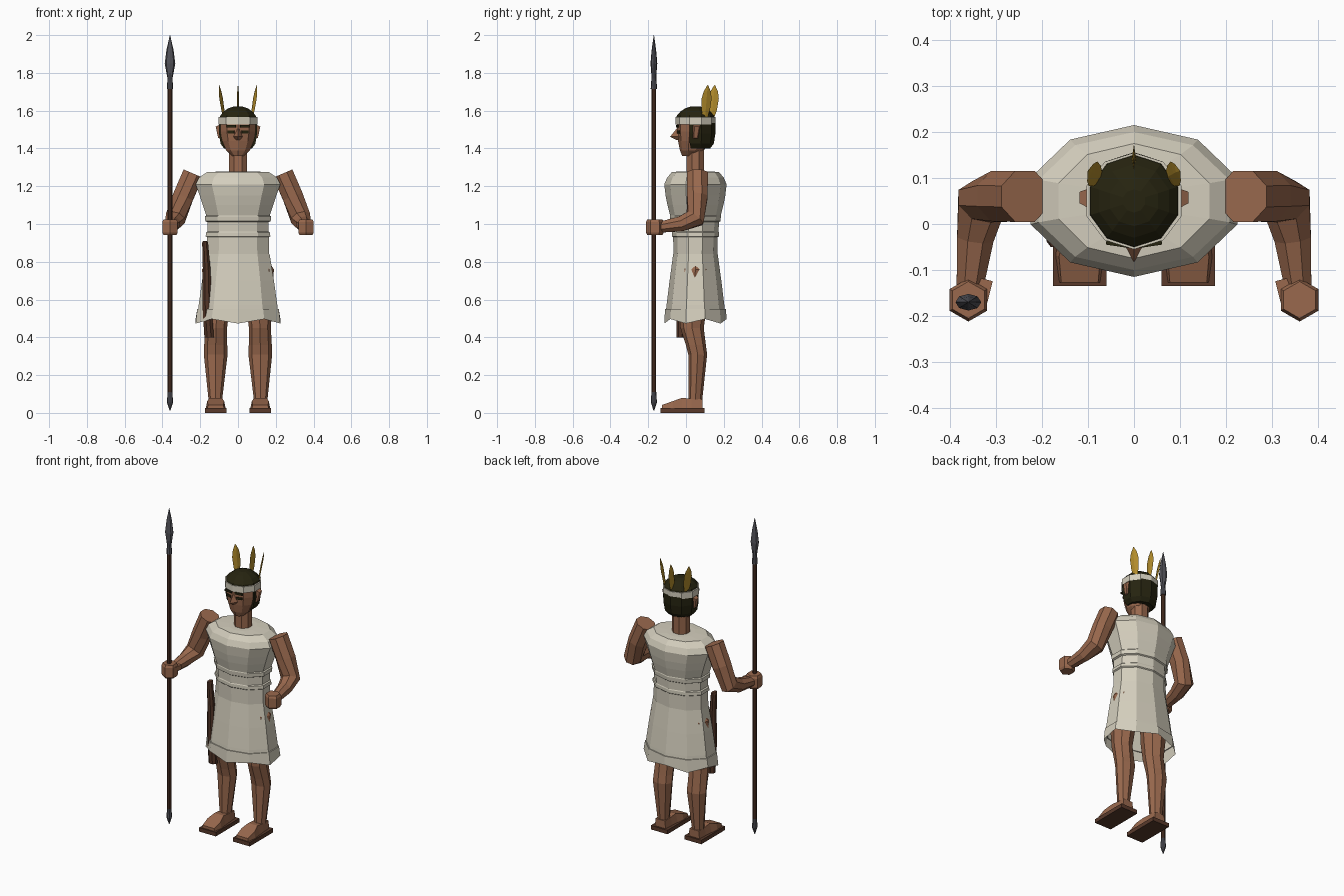
import bpy, bmesh, math
from mathutils import Vector


def material(name, rgb):
    m = bpy.data.materials.new(name)
    m.diffuse_color = (*rgb, 1)
    return m


SKIN = material("skin", (0.32, 0.14, 0.075))
CLOTH = material("cloth", (0.66, 0.62, 0.51))
HAIR = material("hair", (0.019, 0.017, 0.005))
FEATHER = material("feather", (0.46, 0.27, 0.025))
METAL = material("metal", (0.085, 0.085, 0.10))
WOOD = material("wood", (0.085, 0.035, 0.02))
SOLE = material("sole", (0.10, 0.042, 0.024))


def loft(name, rings, mat, cap_start=True, cap_end=True):
    """Skin a list of equally long point rings."""
    bm = bmesh.new()
    rows = [[bm.verts.new(p) for p in r] for r in rings]
    n = len(rows[0])
    for a, b in zip(rows, rows[1:]):
        for i in range(n):
            j = (i + 1) % n
            bm.faces.new((a[i], a[j], b[j], b[i]))
    if cap_start:
        bm.faces.new(rows[0][::-1])
    if cap_end:
        bm.faces.new(rows[-1])
    bmesh.ops.recalc_face_normals(bm, faces=bm.faces)
    me = bpy.data.meshes.new(name)
    bm.to_mesh(me)
    bm.free()
    me.materials.append(mat)
    ob = bpy.data.objects.new(name, me)
    bpy.context.collection.objects.link(ob)
    return ob


def ellipse(cx, cy, z, a, b, n=10, turn=0.0, wave=0.0):
    """Horizontal ring, first corner towards the front."""
    pts = []
    for i in range(n):
        t = -math.pi / 2 + turn + 2 * math.pi * i / n
        pts.append((cx + a * math.cos(t), cy + b * math.sin(t), z + wave * (-1) ** i))
    return pts


def tube(name, path, mat, n=8):
    """Limb along a bent path of (point, radius)."""
    pts = [Vector(p) for p, r in path]
    rings = []
    for i, (p, r) in enumerate(path):
        t = Vector()
        if i > 0:
            t += (pts[i] - pts[i - 1]).normalized()
        if i < len(pts) - 1:
            t += (pts[i + 1] - pts[i]).normalized()
        t.normalize()
        u = Vector((1, 0, 0))
        u = (u - t * u.dot(t)).normalized()
        v = t.cross(u)
        rings.append([pts[i] + r * (u * math.cos(a) + v * math.sin(a))
                      for a in [2 * math.pi * (k + 0.5) / n for k in range(n)]])
    return loft(name, rings, mat)


def box(name, center, size, mat, turn=0.0):
    x, y, z = (s / 2 for s in size)
    rings = [[(-x, -y, h), (x, -y, h), (x, y, h), (-x, y, h)] for h in (-z, z)]
    ob = loft(name, rings, mat)
    ob.location = center
    ob.rotation_euler.z = turn
    return ob


# Tunic with overlapping wrapped layers: z, half width, half depth
tunic = [(0.83, 0.174, 0.116), (0.93, 0.172, 0.118), (0.935, 0.180, 0.124),
         (0.955, 0.178, 0.124), (0.96, 0.170, 0.122), (1.01, 0.170, 0.125),
         (1.015, 0.182, 0.132), (1.04, 0.184, 0.135), (1.045, 0.177, 0.134),
         (1.10, 0.196, 0.148), (1.15, 0.213, 0.158), (1.21, 0.236, 0.165),
         (1.245, 0.218, 0.150), (1.275, 0.172, 0.125), (1.278, 0.085, 0.085)]
loft("tunic", [ellipse(0, 0.05, z, a, b) for z, a, b in tunic], CLOTH)

# Skirt, open below, with a slightly waved hem
skirt = [(0.84, 0.176, 0.118, 0), (0.70, 0.200, 0.137, 0), (0.57, 0.219, 0.153, 0),
         (0.55, 0.221, 0.155, 0), (0.55, 0.227, 0.161, 0), (0.485, 0.236, 0.165, -0.012)]
loft("skirt", [ellipse(0, 0.05, z, a, b, wave=w) for z, a, b, w in skirt], CLOTH,
     False, False)

# Neck and head
loft("neck", [ellipse(0, 0.05, z, 0.053, 0.05, 8, math.pi / 8) for z in (1.26, 1.42)], SKIN)
head = [(1.36, 0.032, 0.04, 0.02), (1.39, 0.066, 0.064, 0.032), (1.44, 0.088, 0.083, 0.041),
        (1.49, 0.100, 0.098, 0.05), (1.56, 0.100, 0.098, 0.05)]
loft("head", [ellipse(0, cy, z, a, b) for z, a, b, cy in head], SKIN)
loft("headband", [ellipse(0, 0.05, z, 0.109, 0.105) for z in (1.527, 1.566)], CLOTH)
crown = [(1.55, 0.104), (1.575, 0.098), (1.595, 0.08), (1.612, 0.055), (1.622, 0.025)]
loft("hair_crown", [ellipse(0, 0.05, z, r, r) for z, r in crown], HAIR)
back_hair = []
for z, r in ((1.40, 0.078), (1.425, 0.097), (1.48, 0.106), (1.535, 0.106)):
    angles = [math.radians(-18 + 36 * k) for k in range(7)]
    back_hair.append([(r * math.cos(t), 0.05 + r * math.sin(t), z) for t in angles])
loft("back_hair", back_hair, HAIR)
loft("nose", [[(-0.008, -0.042, 1.505), (0.008, -0.042, 1.505), (0, -0.05, 1.505)],
              [(-0.024, -0.038, 1.462), (0.024, -0.038, 1.462), (0, -0.084, 1.462)],
              [(-0.014, -0.034, 1.445), (0.014, -0.034, 1.445), (0, -0.052, 1.445)]], SKIN)

for s, side in ((-1, "right"), (1, "left")):
    # Face details
    box(side + "_eye", (s * 0.036, -0.038, 1.487), (0.036, 0.009, 0.014), HAIR, s * 0.31)
    box(side + "_brow", (s * 0.036, -0.044, 1.518), (0.05, 0.009, 0.012), HAIR, s * 0.15)
    loft(side + "_ear", [[(s * 0.09, y, z) for y, z in ((0.03, 1.45), (0.065, 1.45), (0.08, 1.53), (0.03, 1.53))],
                         [(s * x, y, z) for x, y, z in ((0.105, 0.042, 1.455), (0.105, 0.06, 1.455),
                                                        (0.118, 0.07, 1.515), (0.118, 0.045, 1.515))]], SKIN)

    # Arm, bent forward at the elbow, with a closed fist
    tube(side + "_arm", [((s * 0.237, 0.06, 1.267), 0.060), ((s * 0.29, 0.06, 1.145), 0.059),
                         ((s * 0.332, 0.048, 1.03), 0.056), ((s * 0.345, -0.03, 1.0), 0.043),
                         ((s * 0.357, -0.14, 0.983), 0.031)], SKIN)
    loft(side + "_fist", [ellipse(s * 0.36, -0.165, z, r, r, 6)
                          for z, r in ((0.942, 0.040), (0.955, 0.047), (1.01, 0.047), (1.025, 0.040))], SKIN)
    box(side + "_thumb", (s * 0.328, -0.15, 0.995), (0.028, 0.06, 0.028), SKIN, s * 0.25)

    # Leg: z, centre x, centre y, half width, half depth
    leg = [(0.07, 0.120, 0.050, 0.036, 0.036), (0.31, 0.118, 0.062, 0.063, 0.050),
           (0.36, 0.118, 0.052, 0.061, 0.053), (0.45, 0.116, 0.032, 0.058, 0.062),
           (0.56, 0.112, 0.035, 0.068, 0.075), (0.76, 0.106, 0.050, 0.084, 0.080),
           (0.82, 0.09, 0.050, 0.06, 0.06)]
    loft(side + "_leg", [ellipse(s * x, y, z, a, b, 8) for z, x, y, a, b in leg], SKIN)

    # Foot and sandal: y, half width at base, half width on top, height
    foot = []
    for y, w, t, h in ((-0.127, 0.045, 0.040, 0.042), (-0.07, 0.053, 0.045, 0.062),
                       (-0.02, 0.047, 0.032, 0.080), (0.03, 0.042, 0.034, 0.074),
                       (0.088, 0.038, 0.032, 0.072)):
        c = s * 0.118
        foot.append([(c - w, y, 0.02), (c + w, y, 0.02), (c + t, y, h), (c - t, y, h)])
    loft(side + "_foot", foot, SKIN)
    box(side + "_sandal_sole", (s * 0.118, -0.018, 0.0125), (0.116, 0.234, 0.025), SOLE)


def feather(name, base, tip):
    """Narrow leaf-shaped plume, broad seen from the side."""
    base, tip = Vector(base), Vector(tip)
    rings = []
    for f, w in ((0, 0.01), (0.3, 0.024), (0.62, 0.028), (0.82, 0.02), (1, 0.002)):
        c = base.lerp(tip, f)
        turn = 0.35 * (1 if base.x < 0 else -1 if base.x > 0 else 0)
        d = Vector((math.sin(turn), math.cos(turn), 0)) * w
        e = Vector((0.004 if f < 1 else 0.001, 0, 0))
        rings.append([c - d, c + e, c + d, c - e])
    loft(name, rings, FEATHER)


feather("right_feather", (-0.072, 0.10, 1.55), (-0.100, 0.115, 1.735))
feather("left_feather", (0.072, 0.10, 1.55), (0.100, 0.115, 1.735))
feather("middle_feather", (0, 0.135, 1.55), (0, 0.152, 1.735))

# Spear held upright in the right fist
SX, SY = -0.36, -0.17
loft("spear_shaft", [ellipse(SX, SY, z, 0.012, 0.012, 8) for z in (0.07, 1.75)], WOOD)
loft("spear_butt", [ellipse(SX, SY, z, r, r, 8)
                    for z, r in ((0.012, 0.002), (0.055, 0.016), (0.11, 0.013))], METAL)
blade = [(1.715, 0.017, 0.017), (1.77, 0.013, 0.013), (1.80, 0.019, 0.014),
         (1.85, 0.028, 0.018), (1.92, 0.019, 0.012), (2.0, 0.001, 0.001)]
loft("spear_head", [ellipse(SX, SY, z, a, b, 8) for z, a, b in blade], METAL)

# Wooden club hanging at the right hip
club = [(0.40, -0.153, 0.027), (0.55, -0.163, 0.026), (0.64, -0.165, 0.026),
        (0.76, -0.166, 0.022), (0.90, -0.174, 0.017), (0.91, -0.174, 0.012)]
loft("hip_club", [ellipse(x, -0.03, z, w, 0.022, 8, math.pi / 8) for z, x, w in club], WOOD)
